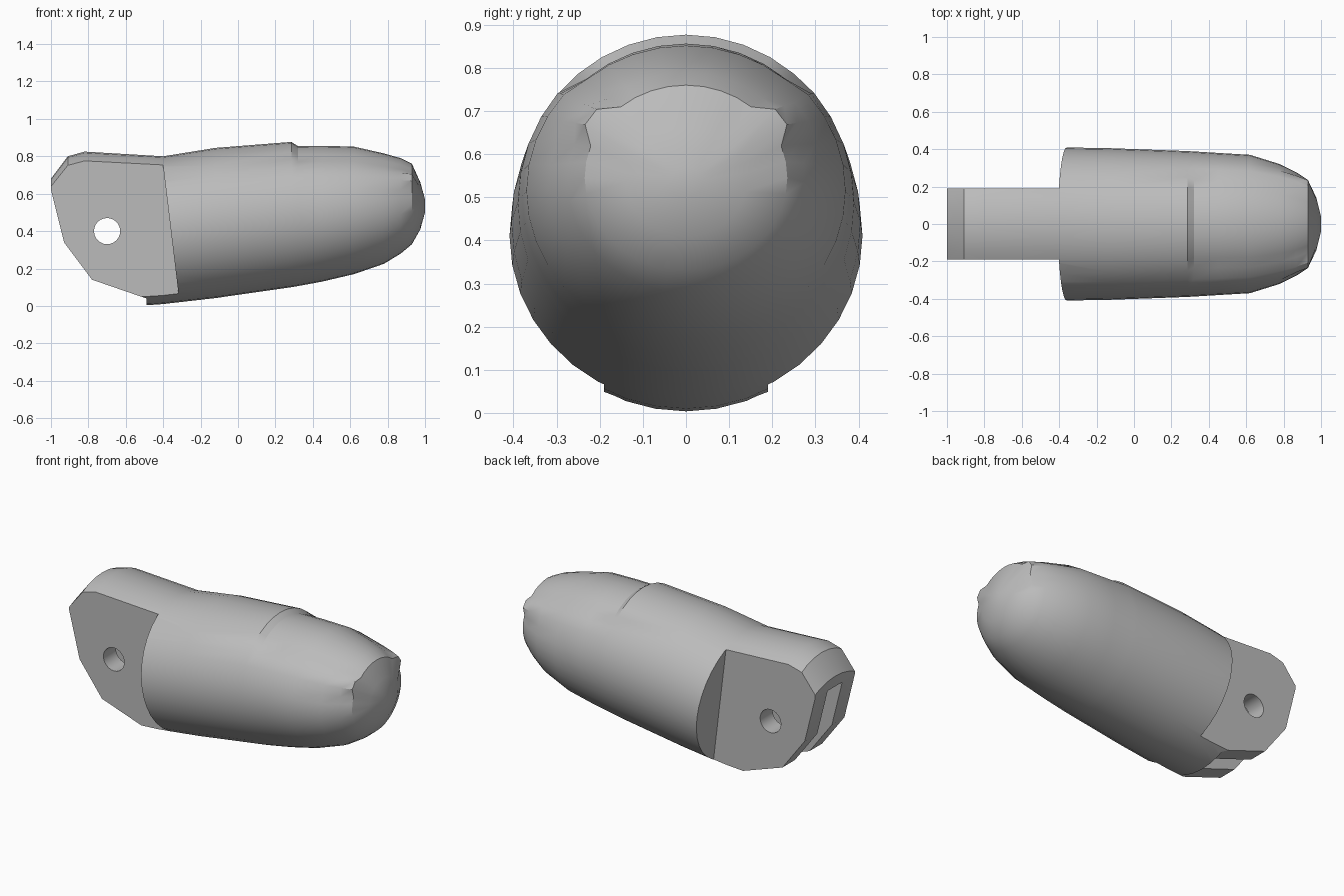
import bpy, bmesh, math

cube = bpy.data.objects.get("Cube")
if cube:
    bpy.data.objects.remove(cube)

grey = bpy.data.materials.new("light grey")
grey.use_nodes = True
colour = (0.5, 0.5, 0.5, 1)
grey.diffuse_color = colour
grey.node_tree.nodes["Principled BSDF"].inputs["Base Color"].default_value = colour


def finish(name, bm):
    bmesh.ops.recalc_face_normals(bm, faces=bm.faces)
    mesh = bpy.data.meshes.new(name)
    bm.to_mesh(mesh)
    bm.free()
    mesh.materials.append(grey)
    obj = bpy.data.objects.new(name, mesh)
    bpy.context.collection.objects.link(obj)
    return obj


def prism(name, profile, y0, y1):
    """Side profile (x, z) extruded from y0 to y1."""
    bm = bmesh.new()
    face = bm.faces.new([bm.verts.new((x, y0, z)) for x, z in profile])
    grown = bmesh.ops.extrude_face_region(bm, geom=[face])["geom"]
    verts = [g for g in grown if isinstance(g, bmesh.types.BMVert)]
    bmesh.ops.translate(bm, verts=verts, vec=(0, y1 - y0, 0))
    return finish(name, bm)


def cut(target, cutter):
    cutter.hide_render = True
    mod = target.modifiers.new("cut", "BOOLEAN")
    mod.operation, mod.solver, mod.object = "DIFFERENCE", "EXACT", cutter
    bpy.context.view_layer.objects.active = target
    bpy.ops.object.modifier_apply(modifier=mod.name)
    bpy.data.objects.remove(cutter)


# Rounded finger body: x, bottom, top, half width, nail scale, nail corner scale
SECTIONS = [
    (-1.0, -.04, .68, .41, 1, 1), (-.91, -.03, .80, .41, 1, 1),
    (-.82, -.02, .825, .41, 1, 1), (-.4, .01, .80, .41, 1, 1),
    (-.12, .042, .845, .405, 1, 1), (.285, .1, .877, .39, 1, 1),
    (.32, .106, .88, .388, .935, 1), (.45, .13, .873, .38, .955, 1),
    (.62, .17, .862, .37, .97, 1), (.78, .225, .82, .32, .985, 1.03),
    (.87, .28, .79, .275, 1, 1.08), (.93, .33, .76, .235, 1, 1.15),
    (.975, .41, .66, .14, 1, 1), (1.0, .5, .57, .04, 1, 1)]
SEGMENTS = 36

bm = bmesh.new()
rings = []
for x, low, high, width, nail, corner in SECTIONS:
    mid, half = (low + high) / 2, (high - low) / 2
    ring = []
    for i in range(SEGMENTS):
        a = 2 * math.pi * i / SEGMENTS
        from_top = math.degrees(min(a, 2 * math.pi - a))
        s = nail if from_top < 45 else corner if from_top < 65 else 1
        ring.append(bm.verts.new((x, width * math.sin(a) * s, mid + half * math.cos(a) * s)))
    rings.append(ring)
for r, q in zip(rings, rings[1:]):
    for i in range(SEGMENTS):
        j = (i + 1) % SEGMENTS
        bm.faces.new((r[i], r[j], q[j], q[i]))
bm.faces.new(rings[0])
bm.faces.new(rings[-1])
finger = finish("finger_tip", bm)

# Flat sides of the hinge tang, behind a slanted shoulder
shoulder = [(-1.2, -.2), (-.286, -.2), (-.431, 1), (-1.2, 1)]
for side in (-1, 1):
    cut(finger, prism("shoulder_cutter", shoulder, side * .19, side * .6))

# Angled underside of the tang
underside = [(-.49, -.2), (-.49, .04), (-.78, .14), (-.93, .34), (-1, .62), (-1.2, .62), (-1.2, -.2)]
cut(finger, prism("underside_cutter", underside, -.5, .5))


def arc(radius, start, end, steps):
    angles = [math.radians(start + (end - start) * i / steps) for i in range(steps + 1)]
    return [(-.7 + radius * math.cos(a), .4 + radius * math.sin(a)) for a in angles]


# Round-bottomed slot between the two hinge lugs, and the pin hole
slot = [(-1.2, .58)] + arc(.27, 95, -50, 14) + [(-.52, -.2), (-1.2, -.2)]
cut(finger, prism("slot_cutter", slot, -.07, .07))
cut(finger, prism("pin_cutter", arc(.07, 0, 345, 23), -.5, .5))

finger.select_set(True)
bpy.context.view_layer.objects.active = finger
bpy.ops.object.shade_smooth_by_angle(angle=math.radians(30))
